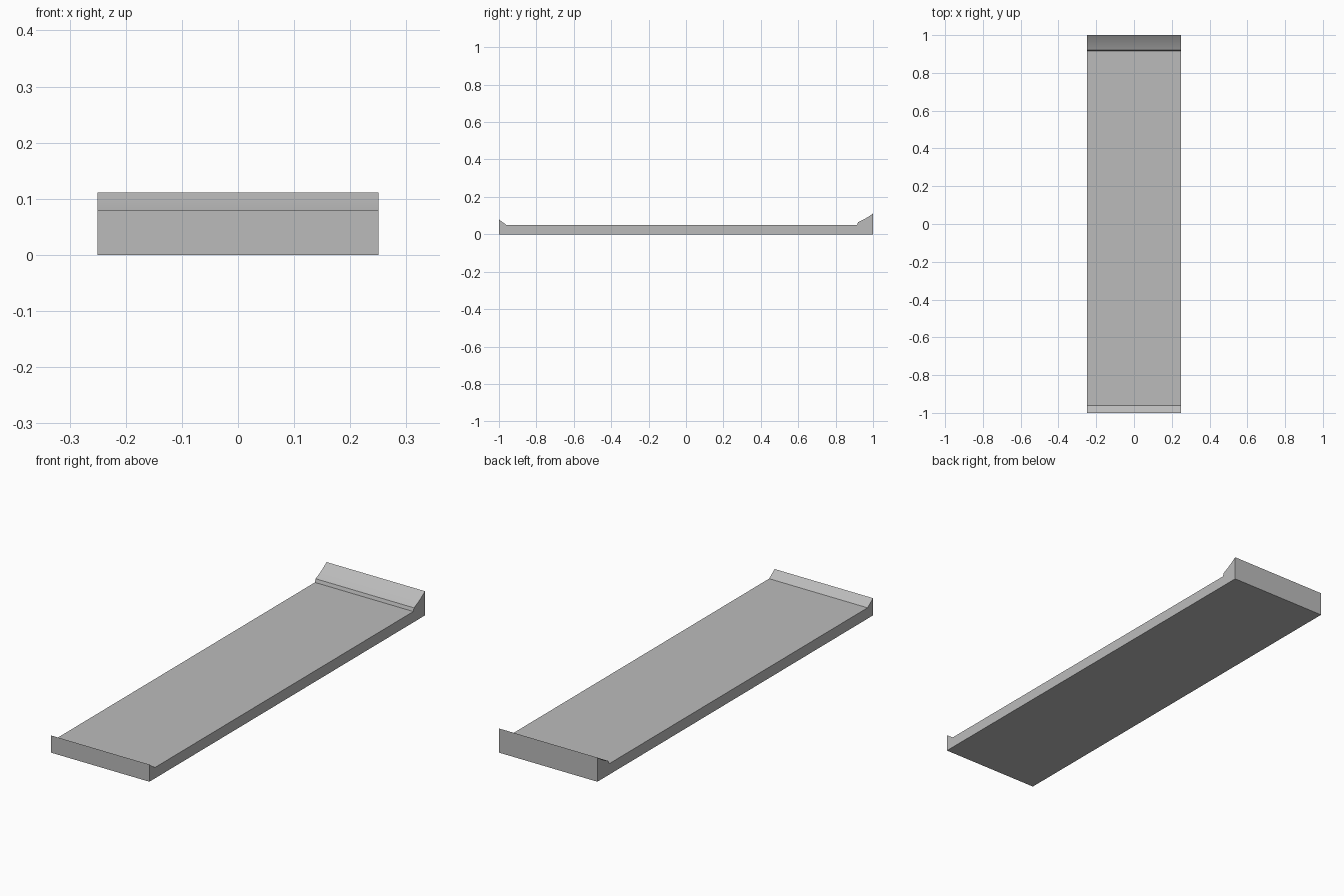
import bpy
import bmesh

cube = bpy.data.objects.get("Cube")
if cube:
    bpy.data.objects.remove(cube, do_unlink=True)

HALF_WIDTH = 0.25

# Single matte grey
grey = bpy.data.materials.new("matte_grey")
grey.use_nodes = True
colour = (0.5, 0.5, 0.5, 1)
grey.diffuse_color = colour
grey.node_tree.nodes["Principled BSDF"].inputs["Base Color"].default_value = colour


def concave_ramp(start, end, sag, steps):
    """Points along a gently hollowed slope from start to end (y, z)."""
    points = []
    for i in range(steps + 1):
        t = i / steps
        y = start[0] + (end[0] - start[0]) * t
        z = start[1] + (end[1] - start[1]) * t - sag * 4 * t * (1 - t)
        points.append((y, z))
    return points


# Side profile: base, hollowed rear ramp with a small step, flat deck, front lip
profile = [(-1, 0), (1, 0)]
profile += concave_ramp((1, 0.111), (0.92, 0.065), 0.003, 8)
profile += [(0.915, 0.05), (-0.96, 0.05), (-0.97, 0.057), (-1, 0.079)]

# Sweep the profile across the full width
bm = bmesh.new()
side = bm.faces.new([bm.verts.new((-HALF_WIDTH, y, z)) for y, z in profile])
swept = bmesh.ops.extrude_face_region(bm, geom=[side], use_keep_orig=True)
moved = [v for v in swept["geom"] if isinstance(v, bmesh.types.BMVert)]
bmesh.ops.translate(bm, verts=moved, vec=(2 * HALF_WIDTH, 0, 0))
bmesh.ops.recalc_face_normals(bm, faces=bm.faces)

mesh = bpy.data.meshes.new("lipped_tray")
bm.to_mesh(mesh)
bm.free()
mesh.materials.append(grey)
tray = bpy.data.objects.new("lipped_tray", mesh)
bpy.context.collection.objects.link(tray)

# Smooth the ramp, keep every real corner crisp
bpy.context.view_layer.objects.active = tray
tray.select_set(True)
bpy.ops.object.shade_smooth_by_angle(angle=0.3)
